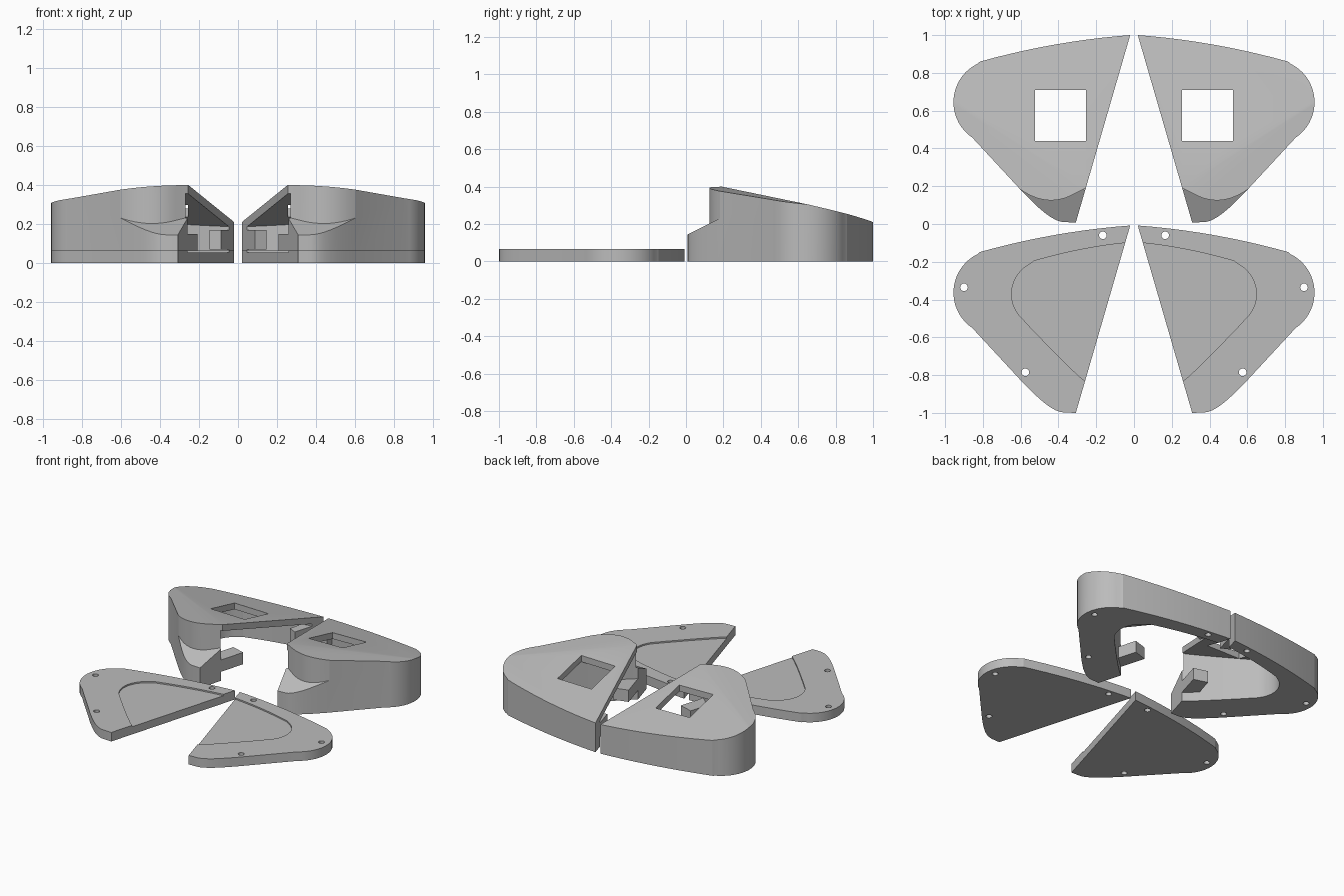
import bpy, bmesh, math
from mathutils import Vector

cube = bpy.data.objects.get("Cube")
if cube:
    bpy.data.objects.remove(cube, do_unlink=True)

grey = bpy.data.materials.new("plain grey")
grey.use_nodes = True
grey.diffuse_color = (0.5, 0.5, 0.5, 1)
grey.node_tree.nodes["Principled BSDF"].inputs["Base Color"].default_value = (0.5, 0.5, 0.5, 1)

PLATE_SHIFT = -1.008
PLATE_TOP = 0.065


def bend(a, ctrl, b, n=10):
    """Quadratic curve from a to b."""
    a, ctrl, b = Vector(a), Vector(ctrl), Vector(b)
    return [a * (1 - t) ** 2 + ctrl * 2 * t * (1 - t) + b * t * t
            for t in (i / n for i in range(n + 1))]


def arc(cx, cy, r, start, end, n=18):
    angles = [math.radians(start + (end - start) * i / n) for i in range(n + 1)]
    return [Vector((cx + r * math.cos(t), cy + r * math.sin(t))) for t in angles]


def prism(name, points, z0, z1, planes=()):
    """Extrude a plan outline, then trim it by (point, normal) planes."""
    bm = bmesh.new()
    base = bm.faces.new([bm.verts.new((p[0], p[1], z0)) for p in points])
    top = bmesh.ops.extrude_face_region(bm, geom=[base])["geom"]
    bmesh.ops.translate(bm, vec=(0, 0, z1 - z0),
                        verts=[v for v in top if isinstance(v, bmesh.types.BMVert)])
    for co, no in planes:
        geom = bm.verts[:] + bm.edges[:] + bm.faces[:]
        cut = bmesh.ops.bisect_plane(bm, geom=geom, plane_co=co, plane_no=no, clear_outer=True)
        rim = [e for e in cut["geom_cut"] if isinstance(e, bmesh.types.BMEdge)]
        bmesh.ops.holes_fill(bm, edges=rim, sides=0)
    bmesh.ops.recalc_face_normals(bm, faces=bm.faces)
    mesh = bpy.data.meshes.new(name)
    bm.to_mesh(mesh)
    bm.free()
    mesh.materials.append(grey)
    ob = bpy.data.objects.new(name, mesh)
    bpy.context.collection.objects.link(ob)
    return ob


def combine(ob, others, operation):
    """Apply booleans and remove the helper objects."""
    for other in others:
        mod = ob.modifiers.new("boolean", 'BOOLEAN')
        mod.operation, mod.solver, mod.object = operation, 'EXACT', other
    bpy.context.view_layer.update()
    graph = bpy.context.evaluated_depsgraph_get()
    mesh = bpy.data.meshes.new_from_object(ob.evaluated_get(graph))
    ob.modifiers.clear()
    ob.data = mesh
    mesh.materials.clear()
    mesh.materials.append(grey)
    for other in others:
        bpy.data.objects.remove(other, do_unlink=True)


def shifted(points, dy):
    return [(p[0], p[1] + dy) for p in points]


def plane_through(a, b, c):
    a, b, c = Vector(a), Vector(b), Vector(c)
    n = (b - a).cross(c - a).normalized()
    return a, (n if n.z > 0 else -n)


def screw_holes(z0, z1, dy):
    spots = [(0.165, 0.948), (0.9, 0.673), (0.575, 0.223)]
    return [prism("hole_cutter", arc(x, y + dy, 0.02, 0, 345, 23), z0, z1) for x, y in spots]


# Shared plan outlines
outline = (bend((0.02, 1), (0.42, 0.97), (0.815, 0.86))
           + arc(0.73, 0.645, 0.226, 64, -56)
           + [Vector((0.59, 0.17))]
           + bend((0.54, 0.12), (0.43, 0.01), (0.37, 0.01), 6)
           + [Vector((0.308, 0.008))])
pocket = (bend((0.048, 0.908), (0.29, 0.882), (0.53, 0.812))
          + arc(0.47, 0.637, 0.178, 62, -48)
          + bend((0.55, 0.462), (0.31, 0.21), (0.254, 0.172), 4)
          + [Vector((0.1, 0.17)), Vector((-0.1, 0.908))])

# Sloping roof planes and the ledge plane
corner, shoulder, tip = (0.25, 0.19, 0.4), (0.955, 0.65, 0.305), (0.02, 1, 0.21)
roof = plane_through(corner, shoulder, tip)
front_roof = plane_through(corner, shoulder, (0.45, 0.125, 0.392))
ceiling = (roof[0] - Vector((0, 0, 0.045)), roof[1])
ledge = (Vector((0, 0.01, 0.145)), Vector((0, 0.5, -1)).normalized())

# Hollow shell with window, front ledge and screw holes
shell = prism("left_shell", outline, 0, 0.6, [roof, front_roof])
cavity = prism("cavity_cutter", pocket, -0.1, 0.6, [ceiling])
window = prism("window_cutter", [(0.255, 0.44), (0.525, 0.44), (0.525, 0.71), (0.255, 0.71)], 0.1, 0.7)
bite = (bend((0.2, 0.215), (0.257, 0.19), (0.32, 0.157), 4)
        + bend((0.34, 0.147), (0.47, 0.09), (0.6, 0.182), 12)
        + [Vector((0.7, 0.18)), Vector((0.7, -0.2)), Vector((0.2, -0.2))])
notch = prism("notch_cutter", bite, -0.1, 0.8, [ledge])
combine(shell, [cavity, window, notch] + screw_holes(-0.1, 0.09, 0), 'DIFFERENCE')


def cut_x(y):
    """Position of the slanted inner side at a given depth."""
    return 0.02 + (1 - y) * 0.288 / 0.992


def lug(name, y0, y1, depth, z0, z1):
    return prism(name, [(cut_x(y0), y0), (cut_x(y0) + depth, y0 + 0.03),
                        (cut_x(y1) + depth, y1 + 0.03), (cut_x(y1), y1)], z0, z1)


# Lugs along the open inner side
combine(shell, [lug("front_lug", 0.14, 0.355, 0.1, 0.065, 0.15),
                lug("back_lug", 0.77, 0.915, 0.06, 0.07, 0.17)], 'UNION')

# Base plate with shallow recess and screw holes
plate = prism("left_base_plate", shifted(outline, PLATE_SHIFT), 0, PLATE_TOP)
recess = prism("recess_cutter", shifted(pocket, PLATE_SHIFT), PLATE_TOP - 0.01, 0.2)
combine(plate, [recess] + screw_holes(-0.1, 0.2, PLATE_SHIFT), 'DIFFERENCE')

# Mirrored pair
parts = [shell, plate]
for ob in (shell, plate):
    twin = ob.copy()
    twin.data = ob.data.copy()
    twin.name = ob.name.replace("left", "right")
    bpy.context.collection.objects.link(twin)
    for v in twin.data.vertices:
        v.co.x = -v.co.x
    twin.data.flip_normals()
    parts.append(twin)

bpy.ops.object.select_all(action='DESELECT')
for ob in parts:
    ob.select_set(True)
bpy.context.view_layer.objects.active = shell
bpy.ops.object.shade_smooth_by_angle(angle=math.radians(20))
